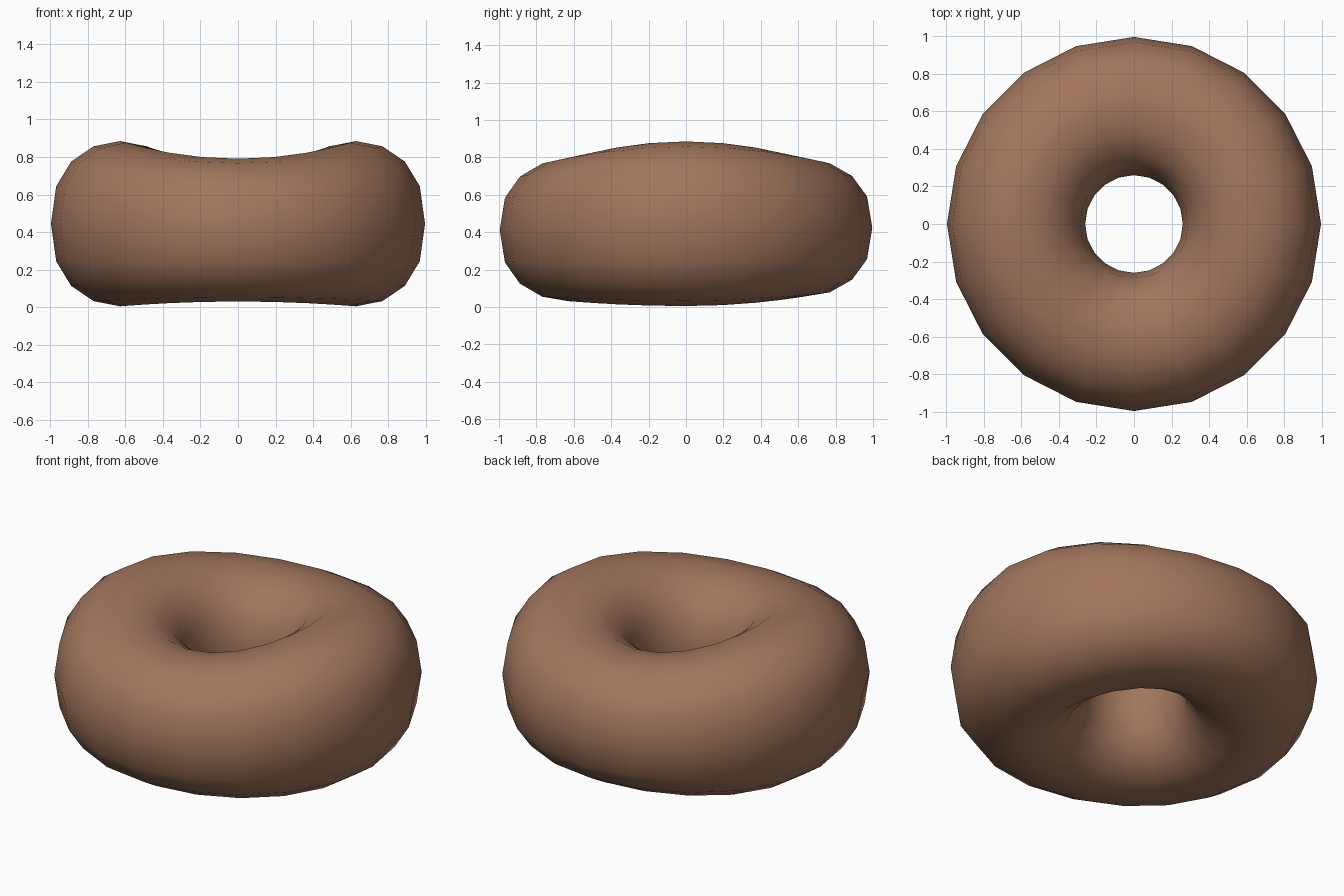
import bpy
from math import cos, sin, tau, copysign

if "Cube" in bpy.data.objects:
    bpy.data.objects.remove(bpy.data.objects["Cube"])

RING_SEGMENTS, TUBE_SEGMENTS = 20, 16

# Dough colour
dough = bpy.data.materials.new("warm brown dough")
dough.use_nodes = True
colour = (0.36, 0.18, 0.11, 1)
dough.diffuse_color = colour
dough.node_tree.nodes["Principled BSDF"].inputs["Base Color"].default_value = colour

# Ring: a torus reshaped into a puffy, slightly saddle-shaped tube
bpy.ops.mesh.primitive_torus_add(major_segments=RING_SEGMENTS, minor_segments=TUBE_SEGMENTS,
                                 major_radius=0.63, minor_radius=0.37)
ring = bpy.context.object
ring.name = "dough_ring"
ring.data.name = "dough_ring"

for v in ring.data.vertices:
    i, j = divmod(v.index, TUBE_SEGMENTS)
    a, t = tau * i / RING_SEGMENTS, tau * j / TUBE_SEGMENTS
    # The left and right sides stand taller than the front and back
    top = 0.838 + 0.047 * cos(2 * a)
    bottom = 0.024 - 0.019 * cos(2 * a) + 0.012 * sin(a) * abs(sin(a))
    middle, half = (top + bottom) / 2, (top - bottom) / 2
    radius = 0.628 + 0.368 * cos(t)
    height = copysign(abs(sin(t)) ** 0.82, sin(t))
    v.co = (radius * cos(a), radius * sin(a), middle + half * height)

ring.data.materials.append(dough)
bpy.ops.object.shade_smooth()
